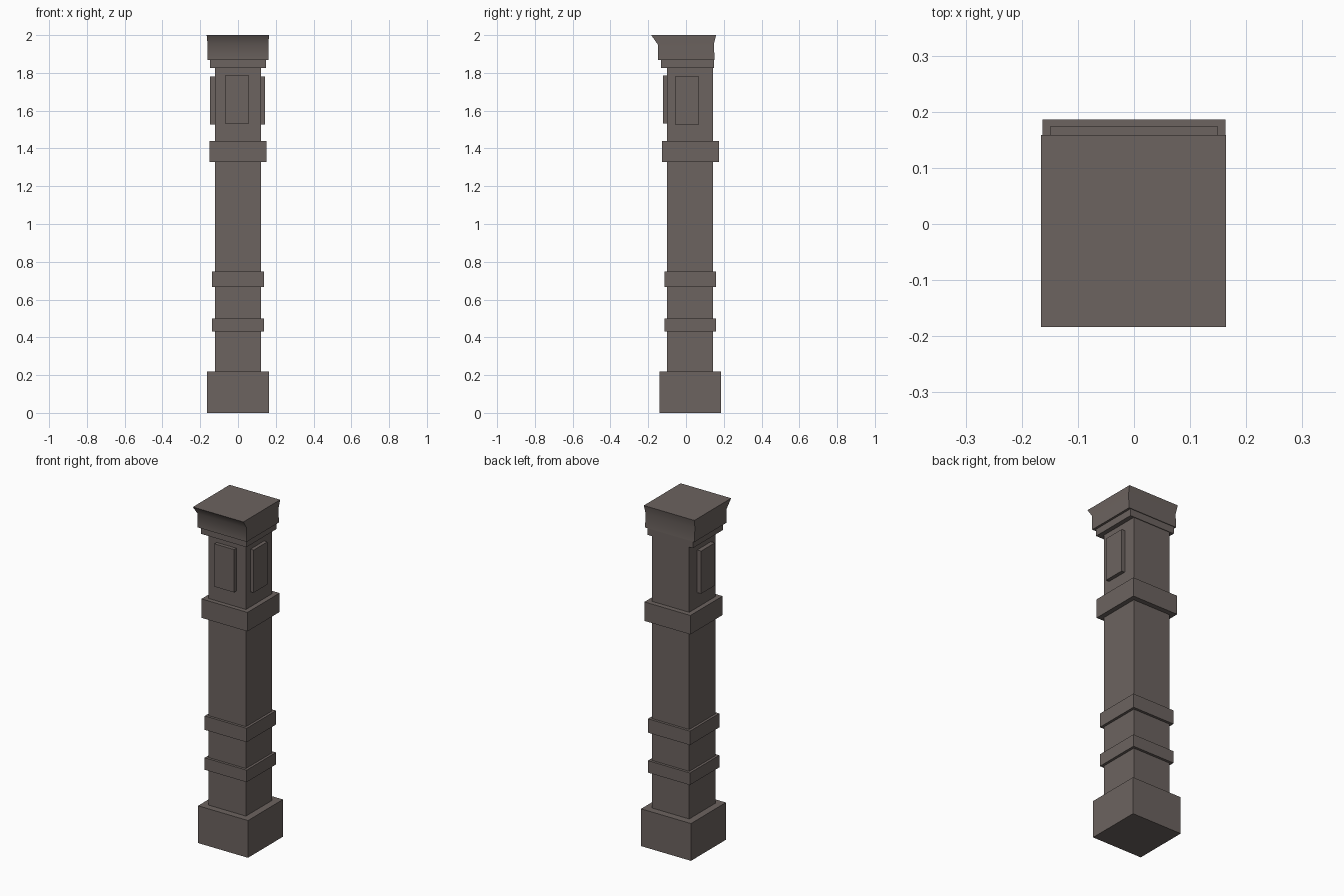
import bpy, bmesh

if "Cube" in bpy.data.objects:
    bpy.data.objects.remove(bpy.data.objects["Cube"])

stone = bpy.data.materials.new("grey_brown_stone")
stone.diffuse_color = (0.15, 0.125, 0.115, 1)
stone.use_nodes = True
stone.node_tree.nodes["Principled BSDF"].inputs["Base Color"].default_value = stone.diffuse_color


def loft(name, rings):
    """Stack rectangular rings (x0, x1, y0, y1, z) into a closed solid."""
    bm = bmesh.new()
    loops = [[bm.verts.new(p) for p in
              ((x0, y0, z), (x1, y0, z), (x1, y1, z), (x0, y1, z))]
             for x0, x1, y0, y1, z in rings]
    bm.faces.new(loops[0][::-1])
    bm.faces.new(loops[-1])
    for a, b in zip(loops, loops[1:]):
        for i in range(4):
            j = (i + 1) % 4
            bm.faces.new((a[i], a[j], b[j], b[i]))
    me = bpy.data.meshes.new(name)
    bm.to_mesh(me)
    bm.free()
    me.materials.append(stone)
    ob = bpy.data.objects.new(name, me)
    bpy.context.collection.objects.link(ob)
    return ob


def box(name, x0, x1, y0, y1, z0, z1):
    return loft(name, [(x0, x1, y0, y1, z0), (x0, x1, y0, y1, z1)])


def band(name, half, z0, z1, cy=0.022):
    return box(name, -half, half, cy - half, cy + half, z0, z1)


# Plinth, shaft and the bands around it
band("plinth", 0.163, 0, 0.22, 0.0235)
band("shaft", 0.122, 0.2, 1.85)
band("lower_band", 0.137, 0.43, 0.501)
band("upper_band", 0.137, 0.666, 0.748)
band("collar", 0.15, 1.328, 1.44, 0.0235)

# Raised panels on front and both sides (the back is plain)
box("front_panel", -0.069, 0.059, -0.122, -0.09, 1.532, 1.785)
box("right_panel", 0.11, 0.143, -0.058, 0.07, 1.528, 1.78)
box("left_panel", -0.148, -0.11, -0.058, 0.07, 1.528, 1.78)

# Neck moulding and flared capital
box("neck", -0.148, 0.148, -0.133, 0.148, 1.827, 1.88)
cap = loft("capital", [
    (-0.161, 0.161, -0.149, 0.152, 1.868),
    (-0.161, 0.161, -0.149, 0.147, 1.95),
    (-0.166, 0.164, -0.184, 0.159, 2.0)])
bpy.context.view_layer.objects.active = cap
cap.select_set(True)
bpy.ops.object.shade_smooth_by_angle(angle=0.75)
